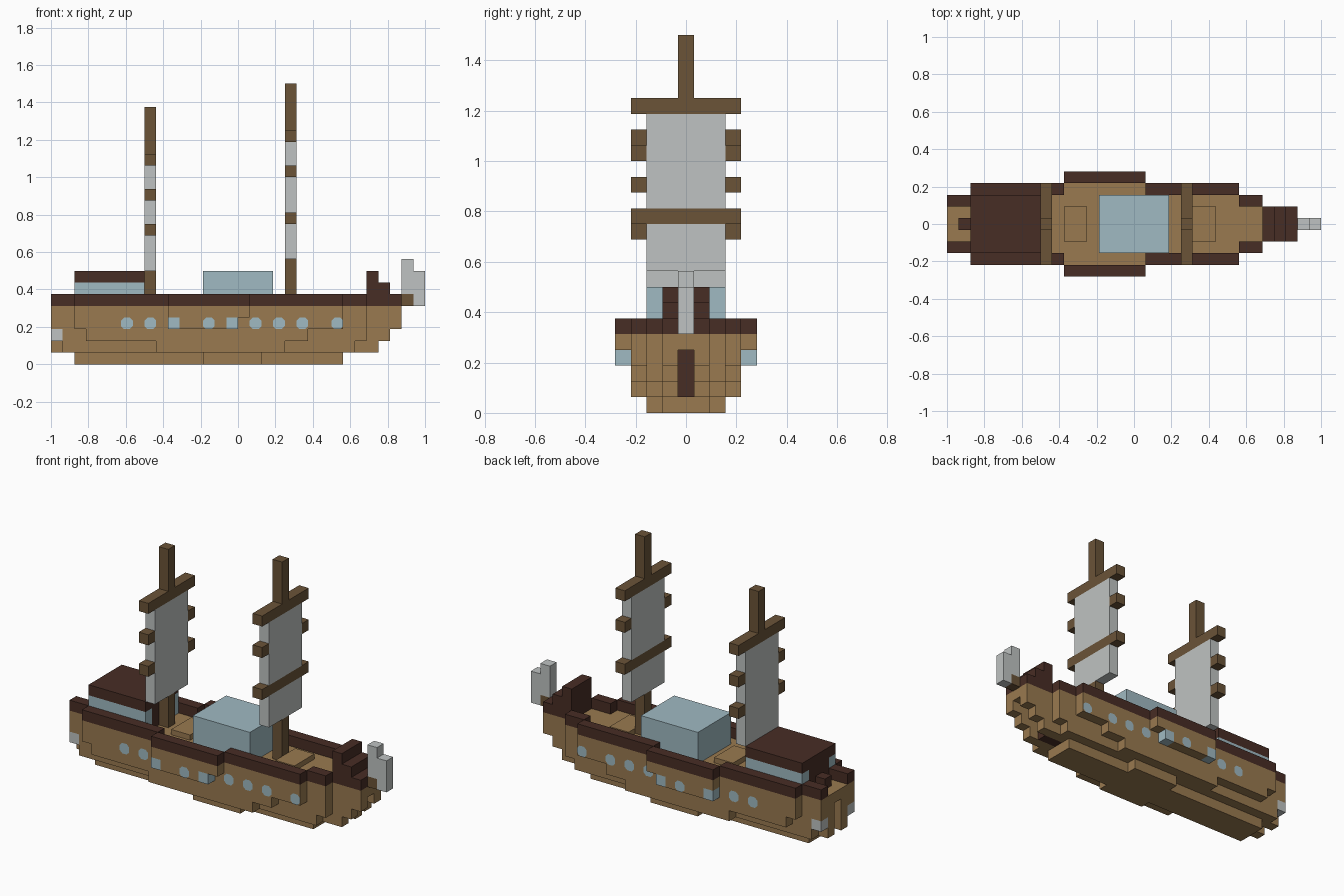
import bpy
import bmesh
import math

if "Cube" in bpy.data.objects:
    bpy.data.objects.remove(bpy.data.objects["Cube"], do_unlink=True)

U = 1 / 16  # one block


def material(name, r, g, b):
    m = bpy.data.materials.new(name)
    m.use_nodes = True
    m.diffuse_color = (r, g, b, 1)
    m.node_tree.nodes["Principled BSDF"].inputs["Base Color"].default_value = (r, g, b, 1)
    return m


oak = material("oak planks", 0.32, 0.194, 0.08)
dark = material("dark wood", 0.064, 0.026, 0.018)
spar = material("spar wood", 0.145, 0.087, 0.039)
canvas = material("pale canvas", 0.52, 0.545, 0.54)
glass = material("blue glass", 0.35, 0.49, 0.54)


def finish(name, bm, mat):
    me = bpy.data.meshes.new(name)
    bm.to_mesh(me)
    bm.free()
    me.materials.append(mat)
    ob = bpy.data.objects.new(name, me)
    bpy.context.collection.objects.link(ob)
    return ob


def add_box(bm, x0, x1, y0, y1, z0, z1):
    verts = bmesh.ops.create_cube(bm, size=1)["verts"]
    for v in verts:
        v.co.x = (x1 if v.co.x > 0 else x0) * U - 1
        v.co.y = (y1 if v.co.y > 0 else y0) * U
        v.co.z = (z1 if v.co.z > 0 else z0) * U


def blocks(name, mat, *boxes):
    """Boxes in block units (x0, x1, inner, outer, z0, z1), mirrored in y."""
    bm = bmesh.new()
    for x0, x1, inner, outer, z0, z1 in boxes:
        if inner == 0:
            add_box(bm, x0, x1, -outer, outer, z0, z1)
        else:
            add_box(bm, x0, x1, inner, outer, z0, z1)
            add_box(bm, x0, x1, -outer, -inner, z0, z1)
    return finish(name, bm, mat)


# Hull: stepped shells from the centre outwards
blocks("keel", oak, (2, 25, 0, 1.5, 0, 1), (13, 18, 1.5, 2.5, 0, 1))
blocks("hull_core", oak,
       (0, 28, 0.5, 1.5, 1, 2), (0, 29, 0.5, 1.5, 2, 3),
       (0, 30, 0.5, 1.5, 3, 4), (0, 30, 0, 1.5, 4, 5))
blocks("stem_and_rudder", dark, (1, 27, 0, 0.5, 1, 4))
blocks("hull_inner_planking", oak,
       (1, 26, 1.5, 2.5, 1, 2), (1, 27, 1.5, 2.5, 2, 3), (0, 27, 1.5, 2.5, 3, 5))
blocks("hull_outer_planking", oak,
       (9, 20, 2.5, 3.5, 1, 2), (3, 22, 2.5, 3.5, 2, 3), (2, 25, 2.5, 3.5, 3, 5))
blocks("hull_bulge", oak, (11, 15, 3.5, 4.5, 3, 4), (10, 17, 3.5, 4.5, 4, 5))
blocks("bulge_end_windows", glass, (10, 11, 3.5, 4.5, 3, 4), (15, 16, 3.5, 4.5, 3, 4))
blocks("stern_lamps", canvas, (0, 1, 1.5, 2.5, 2, 3))

# Row of clipped-corner windows on both sides
bm = bmesh.new()
for cell in (6, 8, 13, 17, 19, 21, 24):
    wall = 4.5 if cell == 13 else 3.5
    for side in (-1, 1):
        ring = []
        for k in range(8):
            a = math.radians(22.5 + 45 * k)
            dx = max(-0.5, min(0.5, 0.62 * math.cos(a)))
            dz = max(-0.5, min(0.5, 0.62 * math.sin(a)))
            ring.append(bm.verts.new(((cell + 0.5 + dx) * U - 1,
                                      side * (wall * U + 0.002),
                                      (3.5 + dz) * U)))
        bm.faces.new(ring if side < 0 else ring[::-1])
finish("side_windows", bm, glass)

# Rails and bow steps
blocks("rail", dark,
       (0, 2, 1.5, 2.5, 5, 6), (2, 10, 2.5, 3.5, 5, 6), (10, 17, 3.5, 4.5, 5, 6),
       (17, 25, 2.5, 3.5, 5, 6), (25, 27, 1.5, 2.5, 5, 6))
blocks("stern_post", dark, (1, 2, 0, 0.5, 5, 6))
blocks("bow_steps", dark,
       (27, 30, 0, 1.5, 5, 6), (27, 29, 0, 1.5, 6, 7), (27, 28, 0, 1.5, 7, 8))

# Figurehead
blocks("figurehead_mount", spar, (30, 31, 0, 0.5, 5, 6))
blocks("figurehead", canvas, (30, 31, 0, 0.5, 6, 9), (31, 32, 0, 0.5, 5, 8))

# Deck fittings
blocks("deck_hatches", oak, (10, 12, 0, 1.5, 5, 5.5), (21, 23, 0, 1.5, 5, 5.5))
blocks("middle_cabin", glass, (13, 19, 0, 2.5, 5, 8))
blocks("aft_cabin_windows", glass, (2, 8, 1.5, 2.5, 5, 7))
blocks("aft_cabin_walls", dark, (2, 8, 0, 1.5, 5, 7))
blocks("aft_cabin_side_deck", dark, (2, 8, 2.5, 3.5, 5, 6))
blocks("aft_cabin_roof", dark, (2, 8, 0, 2.5, 7, 8))


def rig(name, x, foot, head, tip, full, ends):
    """Mast, sail between foot and head, full yards and yard ends."""
    blocks(name + "_mast", spar, (x, x + 1, 0, 0.5, 5, foot),
           (x, x + 1, 0, 0.5, head + 1, tip))
    blocks(name + "_yards", spar,
           *[(x, x + 1, 0, 3.5, z, z + 1) for z in full + [head]],
           *[(x, x + 1, 2.5, 3.5, z, z + 1) for z in ends])
    starts = [foot] + [z + 1 for z in full]
    blocks(name + "_sail", canvas,
           *[(x, x + 1, 0, 2.5, a, b) for a, b in zip(starts, full + [head])])


rig("fore", 20, 9, 19, 24, [12], [16])
rig("aft", 8, 8, 17, 22, [], [11, 14])
